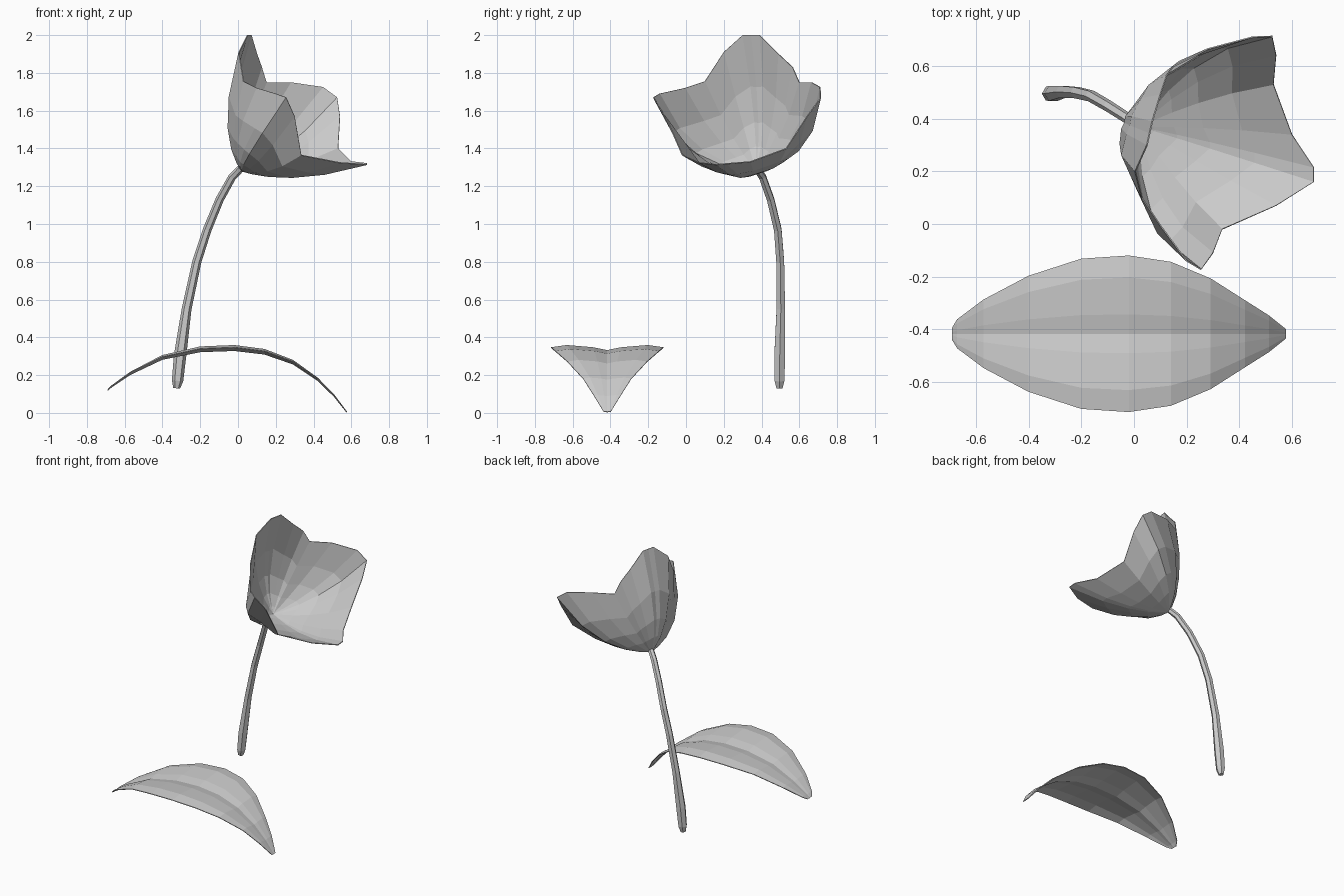
import bpy, bmesh, math
from mathutils import Vector

grey = bpy.data.materials.new("plain grey")
grey.diffuse_color = (0.6, 0.6, 0.6, 1)


def make(name, rows, closed=False, pole=None, caps=False, thick=0):
    """Loft rows of points into a flat-shaded object."""
    bm = bmesh.new()
    vr = [[bm.verts.new(p) for p in r] for r in rows]
    n = len(vr[0])
    for a, b in zip(vr, vr[1:]):
        for i in range(n if closed else n - 1):
            j = (i + 1) % n
            bm.faces.new((a[i], a[j], b[j], b[i]))
    if pole:
        c = bm.verts.new(pole)
        for i in range(n):
            bm.faces.new((c, vr[0][(i + 1) % n], vr[0][i]))
    if caps:
        bm.faces.new(vr[0])
        bm.faces.new(vr[-1])
    bmesh.ops.recalc_face_normals(bm, faces=bm.faces)
    me = bpy.data.meshes.new(name)
    bm.to_mesh(me)
    bm.free()
    me.materials.append(grey)
    ob = bpy.data.objects.new(name, me)
    bpy.context.collection.objects.link(ob)
    if thick:
        m = ob.modifiers.new("thickness", 'SOLIDIFY')
        m.thickness = thick
        m.offset = 0
    return ob


# Leaf: arched spine (x, z, half width) with a creased cross-section
spine = [(-0.69, 0.12, 0.022), (-0.67, 0.14, 0.055), (-0.57, 0.21, 0.13),
         (-0.40, 0.295, 0.22), (-0.20, 0.338, 0.285), (-0.02, 0.345, 0.297),
         (0.14, 0.325, 0.273), (0.29, 0.27, 0.21), (0.42, 0.18, 0.127),
         (0.51, 0.09, 0.07), (0.575, 0.005, 0.018)]
section = [(-1, 0.0), (-0.72, 0.012), (-0.25, 0.0), (0, -0.015),
           (0.25, 0.0), (0.72, 0.012), (1, 0.0)]
make("leaf", [[(x, -0.417 + v * w, z + h * w / 0.3) for v, h in section]
              for x, z, w in spine], thick=0.005)

# Stem: tapered six-sided tube (x, y, z, radius)
path = [(-0.325, 0.495, 0.13, 0.018), (-0.32, 0.495, 0.17, 0.03),
        (-0.307, 0.496, 0.30, 0.033), (-0.272, 0.502, 0.55, 0.026),
        (-0.218, 0.499, 0.80, 0.024), (-0.163, 0.486, 0.97, 0.023),
        (-0.097, 0.448, 1.13, 0.022), (-0.03, 0.405, 1.25, 0.021),
        (0.015, 0.375, 1.295, 0.02)]
rings = []
for i, (x, y, z, r) in enumerate(path):
    d = Vector(path[min(i + 1, len(path) - 1)][:3]) - Vector(path[max(i - 1, 0)][:3])
    u = d.cross(Vector((0, 1, 0))).normalized()
    v = d.cross(u).normalized()
    rings.append([Vector((x, y, z)) + r * (u * math.cos(k * math.pi / 3) + v * math.sin(k * math.pi / 3))
                  for k in range(6)])
make("stem", rings, closed=True, caps=True)

# Blossom: each rim point (x, y, z, bulge) is joined to the base by a curved rib
base = Vector((0.02, 0.37, 1.28))
axis = Vector((0.555, -0.2, 0.807)).normalized()
rim = [
    (0.05, 0.30, 2.0, 0.65), (0.06, 0.345, 2.0, 0.61), (0.07, 0.39, 2.0, 0.63),
    (0.10, 0.49, 1.90, 0.6),
    (0.125, 0.565, 1.83, 0.58), (0.15, 0.60, 1.75, 0.55),           # tall petal
    (0.28, 0.665, 1.75, 0.68), (0.45, 0.71, 1.725, 0.74),
    (0.525, 0.713, 1.67, 0.74), (0.54, 0.64, 1.57, 0.7),
    (0.53, 0.53, 1.40, 0.6),                                        # back petal
    (0.60, 0.34, 1.33, 0.53), (0.683, 0.215, 1.32, 0.51),
    (0.683, 0.16, 1.315, 0.51), (0.54, 0.07, 1.325, 0.54),
    (0.335, -0.02, 1.365, 0.65),                                    # low lip petal
    (0.30, -0.11, 1.57, 0.87), (0.255, -0.173, 1.67, 0.92),
    (0.20, -0.14, 1.69, 0.86), (0.10, -0.005, 1.72, 0.7),
    (0.03, 0.10, 1.755, 0.6),                                       # front petal
    (0.005, 0.20, 1.91, 0.63),
]


def rib(x, y, z, bulge, t):
    p = Vector((x, y, z))
    d = p - base
    c = base + bulge * (d - axis * d.dot(axis)) + 0.1 * axis
    return base * (1 - t) ** 2 + c * 2 * t * (1 - t) + p * t * t


make("blossom", [[rib(*r, t) for r in rim] for t in (0.1, 0.25, 0.45, 0.7, 1.0)],
     closed=True, pole=base, thick=0.005)
